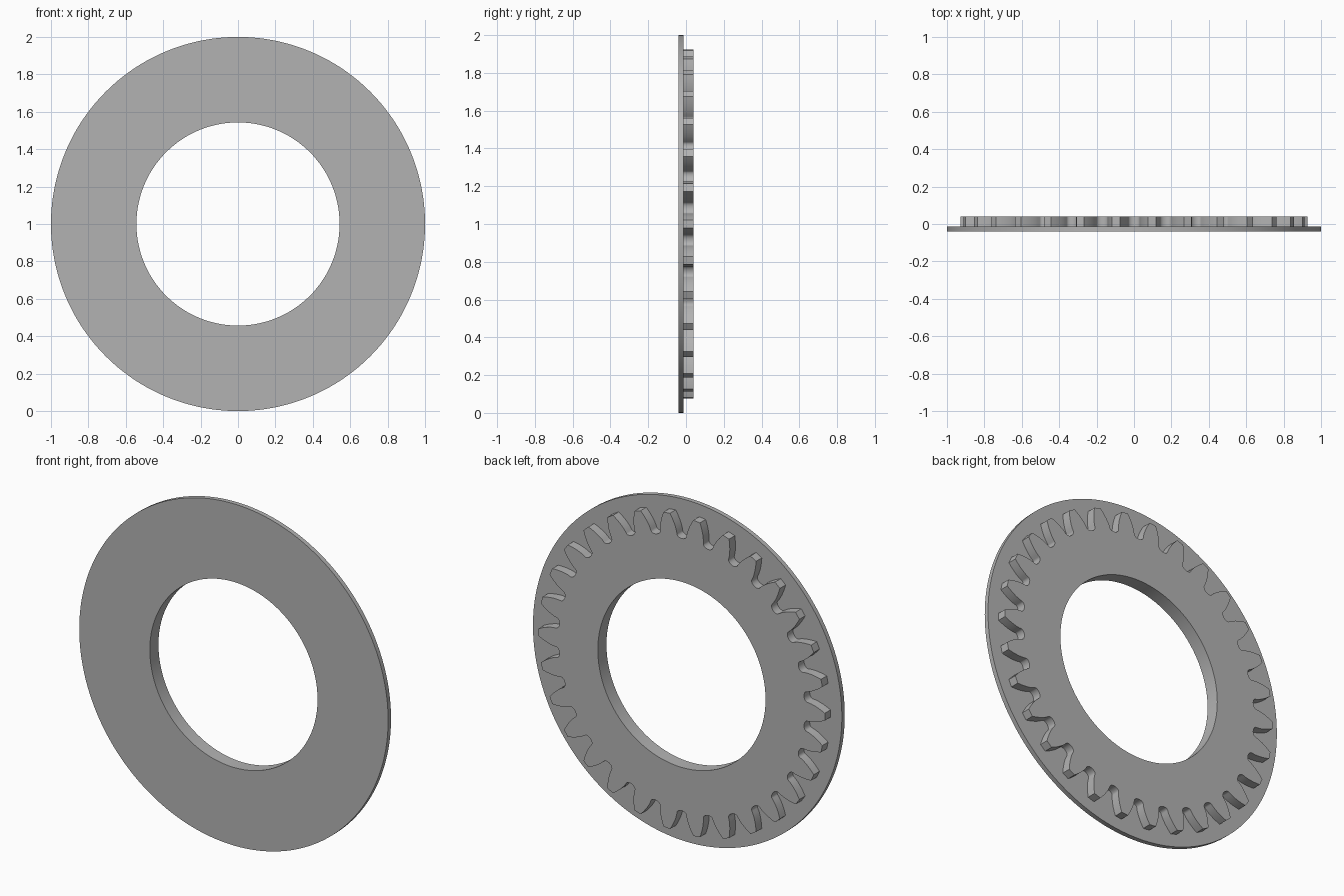
import bpy, bmesh, math

if "Cube" in bpy.data.objects:
    bpy.data.objects.remove(bpy.data.objects["Cube"])

TEETH = 30
TIP_R = 0.927                    # tooth tip radius
MODULE = TIP_R / (TEETH / 2 + 1)
PITCH_R = MODULE * TEETH / 2
BASE_R = PITCH_R * math.cos(math.radians(20))
ROOT_R = PITCH_R - 1.25 * MODULE
HOLE_R, PLATE_R = 0.543, 1.0
FRONT, STEP, BACK = -0.04, -0.013, 0.04
CENTRE_Z = 1.0


def involute(a):
    return math.tan(a) - a


def half_angle(r):
    """Half the angular width of an involute tooth at radius r."""
    return (math.pi / (2 * TEETH) + involute(math.radians(20))
            - involute(math.acos(min(1, BASE_R / r))))


# Half a tooth from tip centre to root centre: (angle, radius)
half = [(0, TIP_R)]
for i in range(8):
    r = TIP_R + (BASE_R - TIP_R) * i / 7
    half.append((half_angle(r), r))
# Rounded root
a0, a1 = half[-1][0], math.pi / TEETH
for i in range(1, 7):
    t = i / 6 * math.pi / 2
    half.append((a1 - (a1 - a0) * math.cos(t),
                 BASE_R - (BASE_R - ROOT_R) * math.sin(t)))

# Full gear outline
tooth = [(-a, r) for a, r in reversed(half[1:-1])] + half
outline = [(a + k * 2 * math.pi / TEETH, r) for k in range(TEETH) for a, r in tooth]

# Loops sharing the same angles, bridged into one closed ring
bm = bmesh.new()


def loop(y, radius=None):
    return [bm.verts.new(((radius or r) * math.cos(a), y,
                          CENTRE_Z + (radius or r) * math.sin(a))) for a, r in outline]


loops = [loop(FRONT, HOLE_R), loop(FRONT, PLATE_R), loop(STEP, PLATE_R),
         loop(STEP), loop(BACK), loop(BACK, HOLE_R)]
n = len(outline)
for k, lower in enumerate(loops):
    upper = loops[(k + 1) % len(loops)]
    for i in range(n):
        j = (i + 1) % n
        bm.faces.new((lower[i], lower[j], upper[j], upper[i]))
bmesh.ops.recalc_face_normals(bm, faces=bm.faces)

mesh = bpy.data.meshes.new("flanged_gear_ring")
bm.to_mesh(mesh)
bm.free()
gear = bpy.data.objects.new("flanged_gear_ring", mesh)
bpy.context.collection.objects.link(gear)

grey = bpy.data.materials.new("plain_grey")
grey.diffuse_color = (0.45, 0.45, 0.45, 1)
grey.use_nodes = True
grey.node_tree.nodes["Principled BSDF"].inputs["Base Color"].default_value = grey.diffuse_color
mesh.materials.append(grey)

bpy.context.view_layer.objects.active = gear
gear.select_set(True)
bpy.ops.object.shade_smooth_by_angle(angle=math.radians(30))
